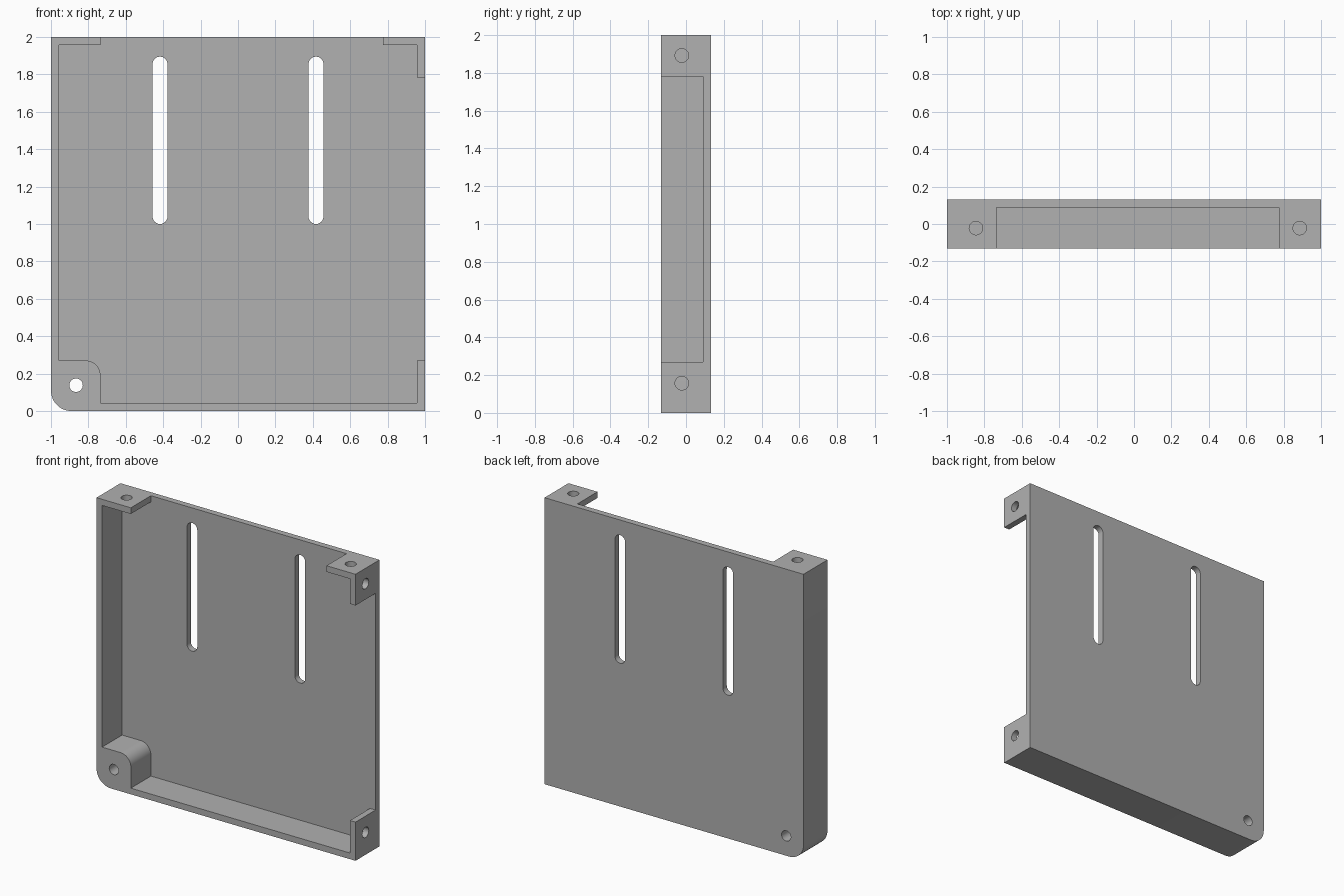
import bpy, bmesh
from math import sin, cos, radians

old = bpy.data.objects.get("Cube")
if old:
    bpy.data.objects.remove(old, do_unlink=True)

HALF, DEPTH, TOP = 1.0, 0.132, 2.0    # outer half width, half depth, height
WALL = 0.043                          # thickness of plate, walls and tabs
HOLE_R = 0.036

grey = bpy.data.materials.new("plain grey")
grey.use_nodes = True
grey.diffuse_color = (0.44, 0.44, 0.44, 1)
grey.node_tree.nodes["Principled BSDF"].inputs["Base Color"].default_value = grey.diffuse_color


def arc(cx, cy, r, start, end, steps=12):
    """Points along an arc, angles in degrees."""
    angles = [radians(start + (end - start) * i / steps) for i in range(steps + 1)]
    return [(cx + r * cos(a), cy + r * sin(a)) for a in angles]


def prism(name, profile, axis, low, high):
    """Extrude a closed 2D profile along the x, y or z axis."""
    place = {"x": lambda a, b, t: (t, a, b),
             "y": lambda a, b, t: (a, t, b),
             "z": lambda a, b, t: (a, b, t)}[axis]
    bm = bmesh.new()
    face = bm.faces.new([bm.verts.new(place(a, b, low)) for a, b in profile])
    grown = bmesh.ops.extrude_face_region(bm, geom=[face], use_keep_orig=True)
    for v in grown["geom"]:
        if isinstance(v, bmesh.types.BMVert):
            v.co["xyz".index(axis)] = high
    bmesh.ops.recalc_face_normals(bm, faces=bm.faces[:])
    mesh = bpy.data.meshes.new(name)
    bm.to_mesh(mesh)
    bm.free()
    mesh.materials.append(grey)
    obj = bpy.data.objects.new(name, mesh)
    bpy.context.collection.objects.link(obj)
    return obj


def cut(body, cutter):
    """Subtract the cutter from the body and discard it."""
    cutter.hide_render = True
    mod = body.modifiers.new("cut", "BOOLEAN")
    mod.operation, mod.solver, mod.object = "DIFFERENCE", "EXACT", cutter
    bpy.context.view_layer.objects.active = body
    bpy.ops.object.modifier_apply(modifier=mod.name)
    bpy.data.objects.remove(cutter, do_unlink=True)


# Outer block with one rounded bottom corner
round_r = 0.11
outline = arc(-HALF + round_r, round_r, round_r, 180, 270)
outline += [(HALF, 0), (HALF, TOP), (-HALF, TOP)]
tray = prism("mounting_tray", outline, "y", -DEPTH, DEPTH)

# Recess, open at the top and right side between the tabs, stepping round the boss
inner, roof, beyond = HALF - WALL, TOP - WALL, 0.1
boss_x, boss_z, boss_r = -0.735, 0.27, 0.08
tab_x, tab_z = 0.776, 1.782
recess = [(boss_x, TOP + beyond), (boss_x, roof), (-inner, roof), (-inner, boss_z)]
recess += arc(boss_x - boss_r, boss_z - boss_r, boss_r, 90, 0)
recess += [(boss_x, WALL), (inner, WALL), (inner, boss_z), (HALF + beyond, boss_z),
           (HALF + beyond, tab_z), (inner, tab_z), (inner, roof),
           (tab_x, roof), (tab_x, TOP + beyond)]
cut(tray, prism("recess_cutter", recess, "y", -DEPTH - beyond, DEPTH - WALL))

# Two long slots through the back plate
slot_r = 0.04
for x in (-0.417, 0.417):
    slot = arc(x, 1.895 - slot_r, slot_r, 0, 180) + arc(x, 1.0 + slot_r, slot_r, 180, 360)
    cut(tray, prism("slot_cutter", slot, "y", 0, DEPTH + beyond))

# Screw holes: corner boss, top tabs, side tabs
def circle(cx, cy):
    return arc(cx, cy, HOLE_R, 0, 360, 32)[:-1]

cut(tray, prism("boss_hole_cutter", circle(-0.866, 0.138), "y", -DEPTH - beyond, DEPTH + beyond))
for x in (-0.845, 0.886):
    cut(tray, prism("top_hole_cutter", circle(x, -0.022), "z", roof - 0.02, TOP + beyond))
for z in (0.157, 1.892):
    cut(tray, prism("side_hole_cutter", circle(-0.022, z), "x", inner - 0.02, HALF + beyond))

# Smooth the rounded surfaces only
bpy.ops.object.select_all(action="DESELECT")
tray.select_set(True)
bpy.context.view_layer.objects.active = tray
bpy.ops.object.shade_smooth_by_angle(angle=radians(30))
